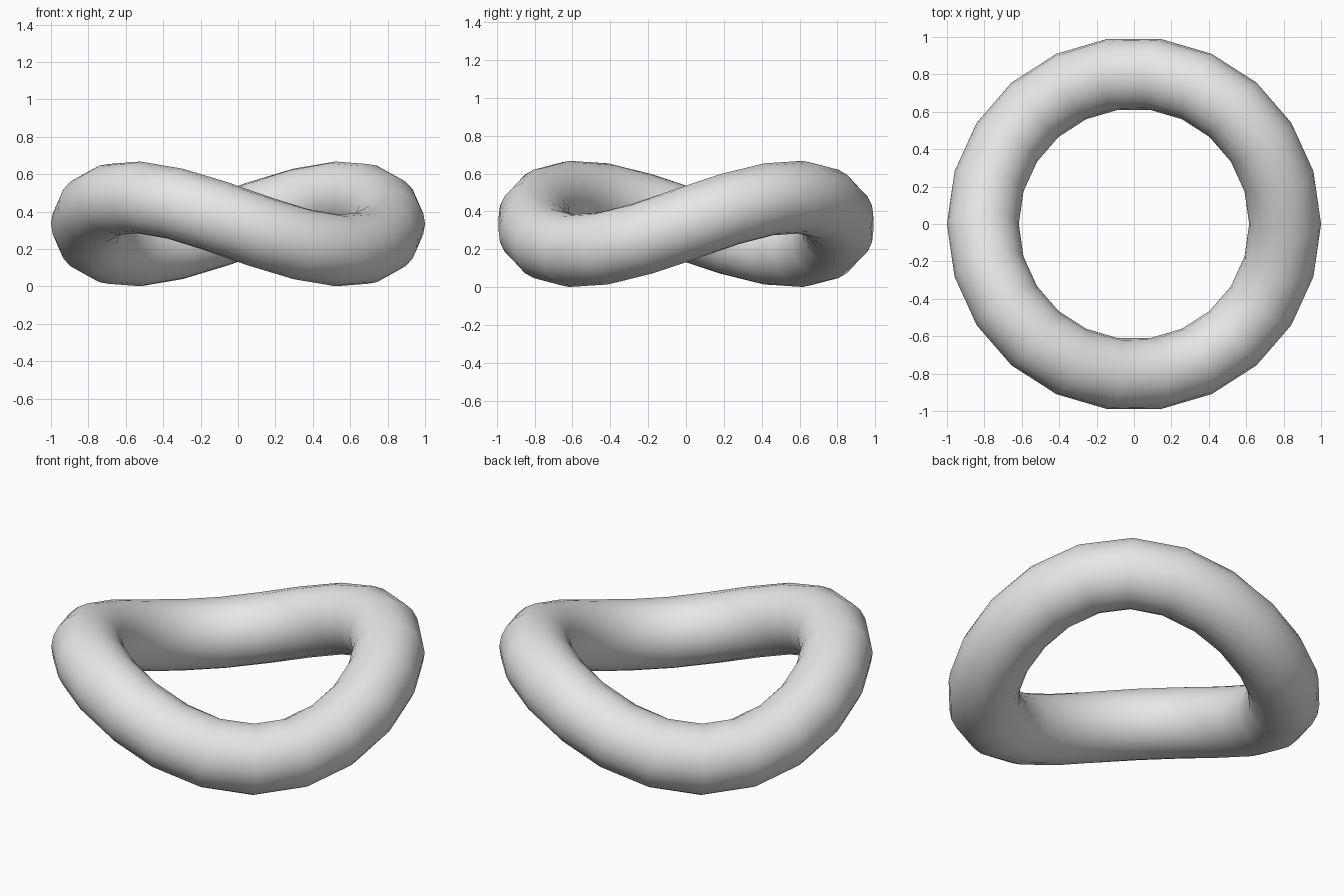
import bpy
import bmesh
from math import cos, sin, tau
from mathutils import Vector

cube = bpy.data.objects.get("Cube")
if cube:
    bpy.data.objects.remove(cube, do_unlink=True)

SEGMENTS, SIDES = 22, 20
RING_RADIUS, TUBE_RADIUS = 0.808, 0.192
WAVE, MID_HEIGHT = 0.143, 0.334

# Plain grey material
grey = bpy.data.materials.new("light grey")
grey.use_nodes = True
colour = (0.8, 0.8, 0.8, 1)
grey.diffuse_color = colour
grey.node_tree.nodes["Principled BSDF"].inputs["Base Color"].default_value = colour

# Tube swept round a circle that rises and falls twice
bm = bmesh.new()
rings = []
for i in range(SEGMENTS):
    a = tau * i / SEGMENTS
    outward = Vector((cos(a), sin(a), 0))
    centre = outward * RING_RADIUS + Vector((0, 0, MID_HEIGHT + WAVE * sin(2 * a)))
    tangent = Vector((-sin(a), cos(a), 2 * WAVE * cos(2 * a) / RING_RADIUS)).normalized()
    upward = outward.cross(tangent)
    rings.append([
        bm.verts.new(centre + TUBE_RADIUS * (outward * cos(tau * j / SIDES) + upward * sin(tau * j / SIDES)))
        for j in range(SIDES)])

# Join each ring to the next
for i, ring in enumerate(rings):
    following = rings[(i + 1) % SEGMENTS]
    for j in range(SIDES):
        k = (j + 1) % SIDES
        bm.faces.new((ring[j], following[j], following[k], ring[k])).smooth = True
bmesh.ops.recalc_face_normals(bm, faces=bm.faces)

mesh = bpy.data.meshes.new("wavy_ring")
bm.to_mesh(mesh)
bm.free()
mesh.materials.append(grey)
bpy.context.collection.objects.link(bpy.data.objects.new("wavy_ring", mesh))
